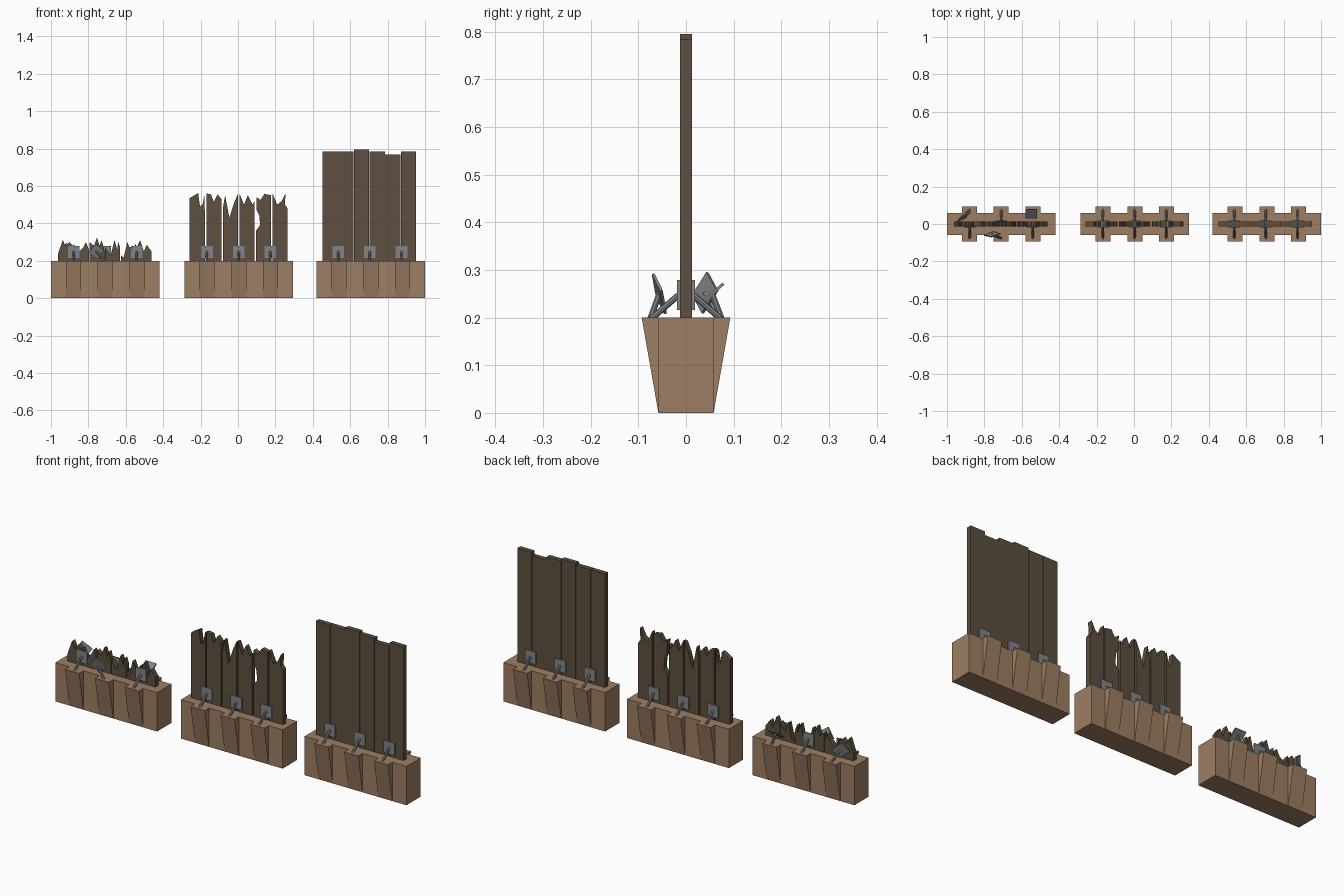
import bpy, bmesh, math
from mathutils import Vector, Matrix, Euler

if "Cube" in bpy.data.objects:
    bpy.data.objects.remove(bpy.data.objects["Cube"])


def material(name, c):
    m = bpy.data.materials.new(name)
    m.diffuse_color = (*c, 1)
    m.use_nodes = True
    m.node_tree.nodes["Principled BSDF"].inputs["Base Color"].default_value = m.diffuse_color
    return m


CLAY = material("base_brown", (0.34, 0.21, 0.125))
WOOD = material("dark_wood", (0.11, 0.08, 0.05))
IRON = material("iron", (0.22, 0.23, 0.24))


def finish(name, bm, mat):
    bmesh.ops.recalc_face_normals(bm, faces=bm.faces)
    me = bpy.data.meshes.new(name)
    bm.to_mesh(me)
    bm.free()
    me.materials.append(mat)
    ob = bpy.data.objects.new(name, me)
    bpy.context.collection.objects.link(ob)
    return ob


def prism(bm, pts, offset):
    """Extrude a flat polygon along offset."""
    f = bm.faces.new([bm.verts.new(p) for p in pts])
    r = bmesh.ops.extrude_face_region(bm, geom=[f])
    vs = [v for v in r["geom"] if isinstance(v, bmesh.types.BMVert)]
    bmesh.ops.translate(bm, verts=vs, vec=offset)


# Block with three tapered buttresses on each long side
def base(cx):
    bm = bmesh.new()
    bmesh.ops.create_cube(bm, size=1, matrix=Matrix.Translation((cx, 0, 0.1))
                          @ Matrix.Diagonal((0.58, 0.116, 0.2, 1)))
    finish("base_block", bm, CLAY)
    for dx in (-0.17, 0, 0.17):
        for s in (-1, 1):
            bm = bmesh.new()
            x = cx + dx - 0.04
            prism(bm, [(x, s * 0.05, 0), (x, s * 0.058, 0),
                       (x, s * 0.093, 0.2), (x, s * 0.05, 0.2)], (0.08, 0, 0))
            finish("buttress", bm, CLAY)


# Upright board with a given top outline (offset from left edge, height)
def plank(x, w, top):
    bm = bmesh.new()
    pts = [(0, 0.195)] + top + [(w, 0.195)]
    prism(bm, [(x + a, -0.0125, z) for a, z in pts], (0, 0.025, 0))
    finish("plank", bm, WOOD)


# Square plate held by a sloping rod
def bracket(x, s, tip=None, rot=(0, 0, 0)):
    foot = Vector((x, s * 0.076, 0.195))
    plate = Vector(tip) if tip else Vector((x, s * 0.016, 0.247))
    d = plate - foot
    bm = bmesh.new()
    bmesh.ops.create_cone(bm, cap_ends=True, segments=8, radius1=0.0065,
                          radius2=0.0065, depth=d.length,
                          matrix=Matrix.Translation((foot + plate) / 2)
                          @ d.to_track_quat('Z', 'Y').to_matrix().to_4x4())
    finish("brace_rod", bm, IRON)
    bm = bmesh.new()
    bmesh.ops.create_cube(bm, size=1, matrix=Matrix.Translation(plate)
                          @ Euler([math.radians(a) for a in rot]).to_matrix().to_4x4()
                          @ Matrix.Diagonal((0.062, 0.006, 0.063, 1)))
    finish("brace_plate", bm, IRON)


# Intact barrier
base(0.71)
for i, h in enumerate((0.785, 0.785, 0.795, 0.785, 0.767, 0.785)):
    plank(0.452 + i * 0.0838, 0.0815, [(0, h), (0.0815, h)])

# Damaged barrier: splintered tops
base(0.005)
damaged = [
    [(0, .535), (.045, .562), (.055, .49), (.068, .5), (.08, .558)],
    [(0, .56), (.025, .555), (.04, .515), (.06, .555), (.081, .53)],
    [(0, .48), (.012, .55), (.035, .43), (.06, .51), (.081, .558)],
    [(0, .56), (.025, .5), (.045, .55), (.07, .5), (.081, .52)],
    [(0, .36), (.022, .39), (.018, .44), (.004, .47), (.002, .54),
     (.025, .525), (.045, .557), (.081, .55)],
    [(0, .56), (.025, .5), (.05, .52), (.07, .56), (.066, .5), (.081, .48)],
]
for i, t in enumerate(damaged):
    plank(-0.258 + i * 0.0885, 0.081, t)

# Ruined barrier: only stumps remain
base(-0.71)
ruined = [
    [(0, .24), (.025, .31), (.042, .275), (.06, .3), (.081, .28)],
    [(0, .29), (.02, .24), (.05, .27), (.065, .3), (.081, .26)],
    [(0, .3), (.025, .28), (.04, .325), (.055, .28), (.065, .31), (.081, .25)],
    [(0, .27), (.03, .23), (.05, .31), (.065, .26), (.07, .3), (.081, .27)],
    [(0, .23), (.015, .215), (.035, .3), (.055, .25), (.081, .29)],
    [(0, .27), (.02, .31), (.04, .25), (.055, .285), (.081, .25)],
]
for i, t in enumerate(ruined):
    plank(-0.962 + i * 0.0838, 0.081, t)

# Brackets on both sides; three are bent loose on the ruined barrier
bent = {
    (0, 0, 1): ((-0.91, 0.04, 0.252), (-15, 38, 25)),
    (0, 1, -1): ((-0.758, -0.056, 0.25), (20, 35, 20)),
    (0, 2, 1): ((-0.55, 0.055, 0.25), (-48, 0, 0)),
}
for b, cx in enumerate((-0.71, 0.003, 0.705)):
    for k in range(3):
        for s in (-1, 1):
            bracket(cx + (k - 1) * 0.169, s, *bent.get((b, k, s), ()))
